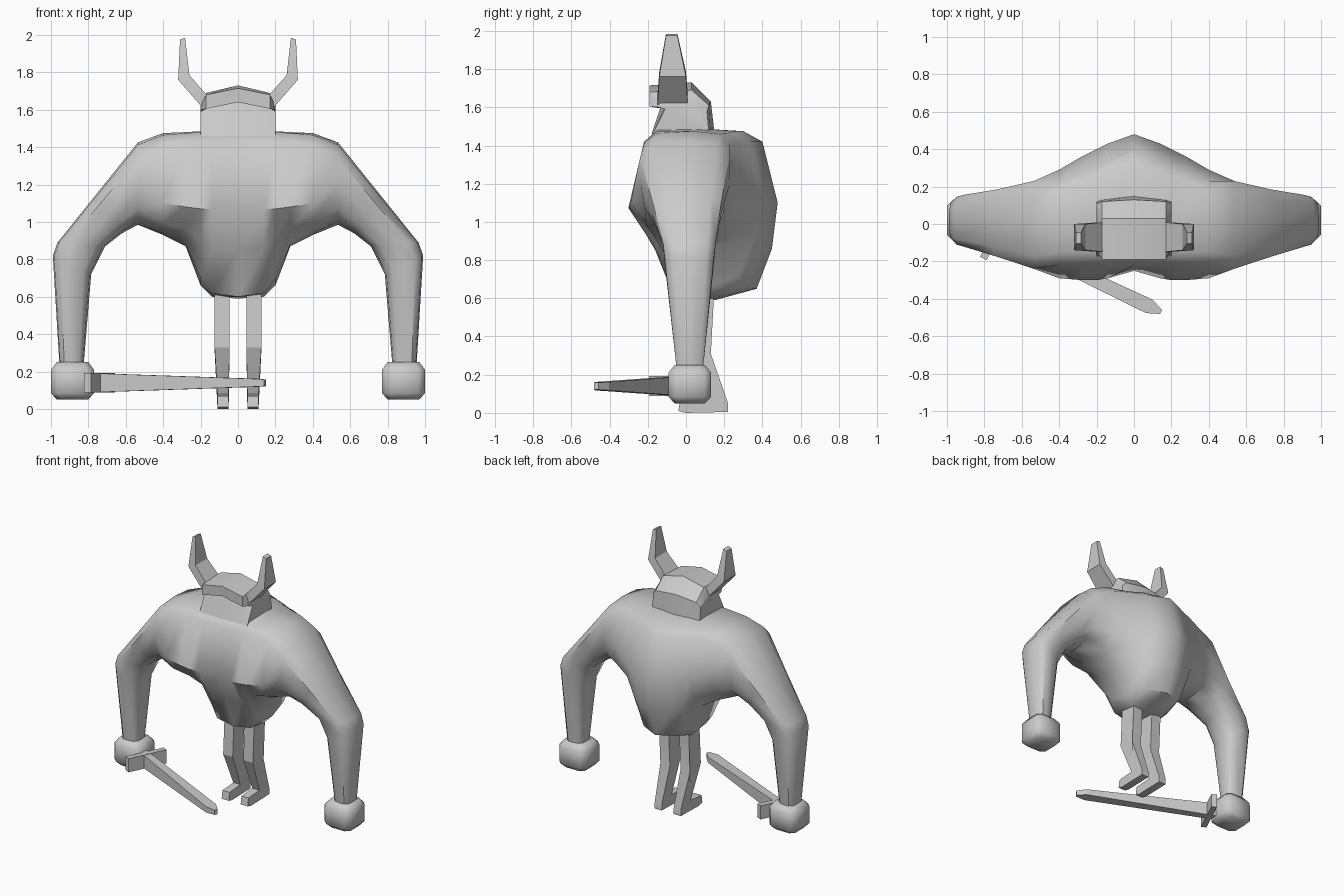
import bpy, bmesh, math
from mathutils import Vector

if "Cube" in bpy.data.objects:
    bpy.data.objects.remove(bpy.data.objects["Cube"])

stone = bpy.data.materials.new("plain_grey")
stone.diffuse_color = (0.6, 0.6, 0.6, 1)
stone.use_nodes = True
stone.node_tree.nodes["Principled BSDF"].inputs["Base Color"].default_value = stone.diffuse_color


def loft(name, rings, angle=40, mirror=False):
    """Skin a list of equal-length closed rings and cap both ends."""
    bm = bmesh.new()
    rows = [[bm.verts.new(p) for p in r] for r in rings]
    n = len(rows[0])
    for a, b in zip(rows, rows[1:]):
        for i in range(n):
            j = (i + 1) % n
            bm.faces.new((a[i], a[j], b[j], b[i]))
    bm.faces.new(rows[0])
    bm.faces.new(rows[-1])
    if mirror:
        dup = bmesh.ops.duplicate(bm, geom=bm.verts[:] + bm.edges[:] + bm.faces[:])
        for v in dup["geom"]:
            if isinstance(v, bmesh.types.BMVert):
                v.co.x = -v.co.x
    bmesh.ops.recalc_face_normals(bm, faces=bm.faces)
    me = bpy.data.meshes.new(name)
    bm.to_mesh(me)
    bm.free()
    me.materials.append(stone)
    ob = bpy.data.objects.new(name, me)
    bpy.context.collection.objects.link(ob)
    bpy.ops.object.select_all(action="DESELECT")
    ob.select_set(True)
    bpy.context.view_layer.objects.active = ob
    bpy.ops.object.shade_smooth_by_angle(angle=math.radians(angle))
    return ob


def section(x, yz):
    return [(x, y, z) for y, z in yz]


def symmetric(rings):
    """Rings from the centre outwards, completed with their mirror image."""
    left = [[(-x, y, z) for x, y, z in r] for r in reversed(rings[1:])]
    return left + rings


# Body: torso sections, (y, z) from the top front edge around the back
torso = [
    section(0.0, [(-.15, 1.48), (.05, 1.49), (.30, 1.475), (.40, 1.42), (.48, 1.1), (.45, .86),
                  (.37, .65), (.15, .59), (-.06, .60), (-.16, .85), (-.25, 1.07), (-.22, 1.42)]),
    section(0.14, [(-.15, 1.48), (.05, 1.49), (.27, 1.475), (.34, 1.42), (.43, 1.1), (.39, .86),
                   (.31, .66), (.14, .60), (-.05, .62), (-.16, .86), (-.29, 1.07), (-.22, 1.42)]),
    section(0.2, [(-.15, 1.48), (.05, 1.485), (.24, 1.47), (.31, 1.42), (.40, 1.12), (.35, .90),
                  (.27, .72), (.13, .66), (-.03, .70), (-.15, .90), (-.30, 1.07), (-.22, 1.42)]),
    section(0.28, [(-.15, 1.475), (.05, 1.48), (.21, 1.465), (.28, 1.42), (.36, 1.15), (.31, 1.0),
                   (.22, .89), (.10, .87), (-.04, .88), (-.19, .96), (-.30, 1.08), (-.22, 1.42)]),
    section(0.4, [(-.15, 1.465), (.04, 1.475), (.18, 1.46), (.23, 1.41), (.29, 1.2), (.26, 1.04),
                  (.17, .95), (.06, .93), (-.08, .94), (-.21, .99), (-.29, 1.1), (-.22, 1.41)]),
]
# Arm sections share one rounded profile: (front-to-back, inner-to-outer)
PROFILE = [(.15, .97), (.5, 1), (.85, .97), (1, .8), (1, .5), (.95, .2),
           (.8, .04), (.5, 0), (.2, .04), (.05, .2), (0, .5), (0, .8)]


def arm_ring(outer, inner, front, back):
    return [(inner[0] + (outer[0] - inner[0]) * u, front + (back - front) * v,
             inner[1] + (outer[1] - inner[1]) * u) for v, u in PROFILE]


arm = [arm_ring((.535, 1.425), (.535, .985), -.24, .23),
       arm_ring((.76, 1.145), (.62, .94), -.175, .185),
       arm_ring((.965, .89), (.71, .87), -.12, .155),
       arm_ring((.99, .82), (.785, .72), -.11, .145),
       arm_ring((.955, .24), (.825, .24), -.05, .09)]
loft("body_and_arms", symmetric(torso + arm), 45)


# Hands: octagonal blocks with chamfered top and bottom
def octagon(cx, cy, hx, hy, z, c):
    pts = [(hx, hy - c), (hx - c, hy), (c - hx, hy), (-hx, hy - c),
           (-hx, c - hy), (c - hx, -hy), (hx - c, -hy), (hx, c - hy)]
    return [(cx + x, cy + y, z) for x, y in pts]


loft("hands", [octagon(.885, .02, .085, .08, .05, .03), octagon(.885, .02, .115, .112, .085, .035),
               octagon(.885, .02, .115, .112, .21, .035), octagon(.885, .02, .085, .08, .25, .03)],
     50, mirror=True)

# Legs: side outline with backward shin and forward foot
leg = [(.02, .68), (.0, .33), (.10, .08), (-.03, .07), (-.04, .01), (.0, 0),
       (.22, .005), (.22, .05), (.13, .31), (.15, .68)]
loft("legs", [[(.045 if z > .1 else .05, y, z) for y, z in leg],
              [(.125 if z > .1 else .11, y, z) for y, z in leg]], 25, mirror=True)

# Head: box with a domed crown and a projecting brow
loft("head", symmetric([
    section(0, [(-.18, 1.46), (-.12, 1.64), (-.19, 1.64), (-.19, 1.715), (.03, 1.73), (.13, 1.63), (.15, 1.46)]),
    section(.17, [(-.175, 1.46), (-.11, 1.61), (-.19, 1.605), (-.19, 1.68), (.03, 1.69), (.12, 1.61), (.13, 1.46)]),
    section(.2, [(-.175, 1.46), (-.11, 1.59), (-.14, 1.60), (-.13, 1.62), (.02, 1.63), (.11, 1.58), (.12, 1.46)]),
]), 30)


# Horns: bent, tapering four-sided spikes
def horn_ring(inner, outer, front, back):
    (xi, zi), (xo, zo) = inner, outer
    return [(xi, front, zi), (xo, front, zo), (xo, back, zo), (xi, back, zi)]


loft("horns", [horn_ring((.15, 1.66), (.18, 1.60), -.15, .01),
               horn_ring((.26, 1.785), (.32, 1.76), -.14, .0),
               horn_ring((.283, 1.985), (.31, 1.975), -.105, -.045)], 25, mirror=True)

# Sword: blade and crossguard held in one hand
grip = Vector((-.885, .02, .14))
along = Vector((.903, -.43, 0))
across = Vector((.43, .903, 0))


def sword_ring(s, half_w, half_h, dz=0, shift=0):
    c = grip + along * s + across * shift + Vector((0, 0, dz))
    return [c + across * a * half_w + Vector((0, 0, b * half_h))
            for a, b in ((1, 1), (-1, 1), (-1, -1), (1, -1))]


loft("sword_blade", [sword_ring(0, .028, .05), sword_ring(.17, .028, .05),
                     sword_ring(1.07, .04, .022), sword_ring(1.14, .012, .018)], 20)
loft("sword_guard", [sword_ring(.14, .15, .052), sword_ring(.18, .15, .052)], 20)
